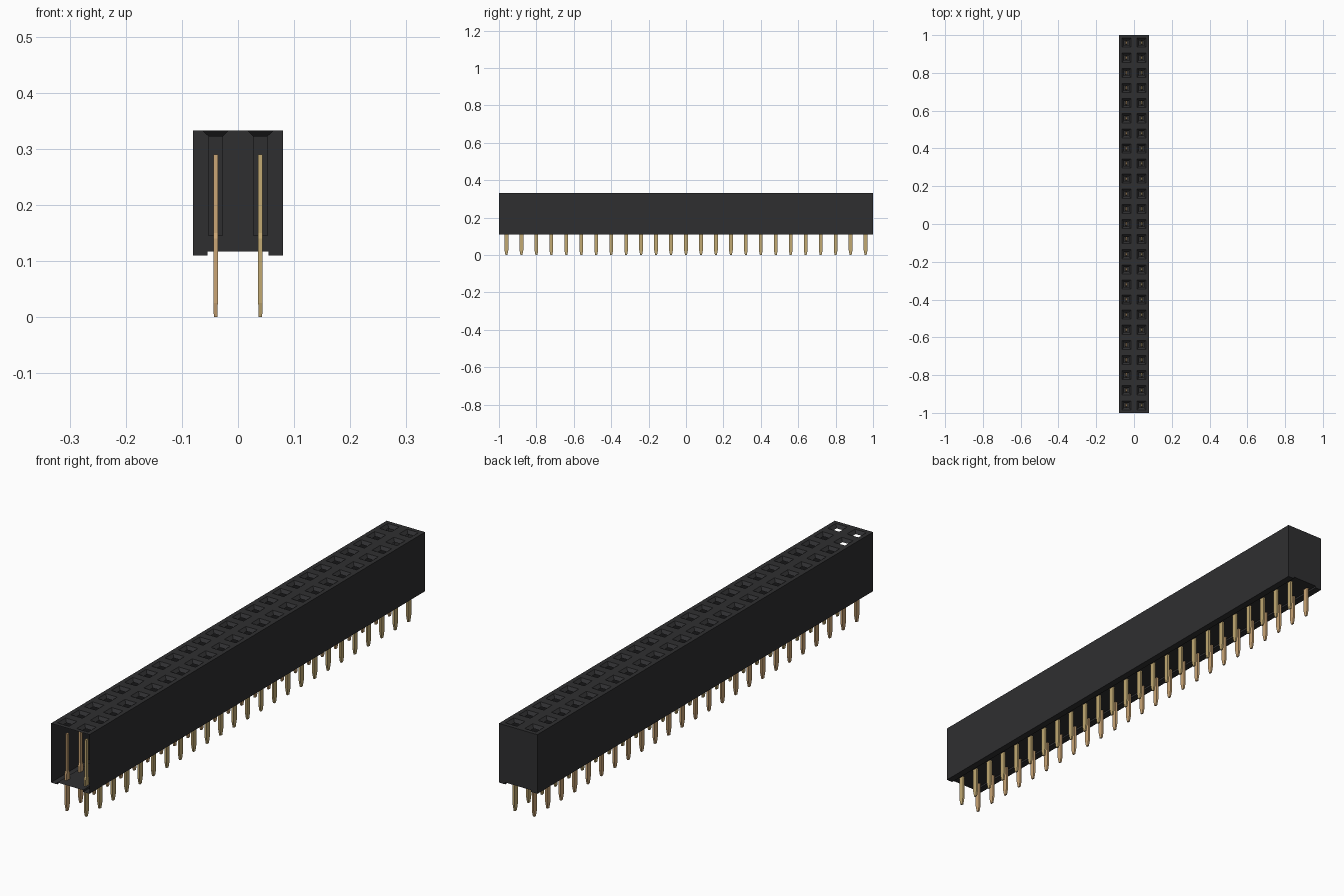
import bpy, bmesh

if "Cube" in bpy.data.objects:
    bpy.data.objects.remove(bpy.data.objects["Cube"])

COUNT, PITCH = 25, 0.08
W, L, TOP = 0.08, 1.0, 0.333          # half width, half length, top height
FOOT, BASE, NOTCH = 0.11, 0.117, 0.054
MOUTH, NECK, LIP = 0.024, 0.0125, 0.322
ROWS = [(i - (COUNT - 1) / 2) * PITCH for i in range(COUNT)]
COLUMNS = (-PITCH / 2, PITCH / 2)


def material(name, rgb, rough):
    m = bpy.data.materials.new(name)
    m.use_nodes = True
    m.diffuse_color = (*rgb, 1)
    node = m.node_tree.nodes["Principled BSDF"]
    node.inputs["Base Color"].default_value = (*rgb, 1)
    node.inputs["Roughness"].default_value = rough
    return m


def finish(bm, name, mat):
    bmesh.ops.remove_doubles(bm, verts=bm.verts, dist=0.0001)
    bmesh.ops.recalc_face_normals(bm, faces=bm.faces)
    mesh = bpy.data.meshes.new(name)
    bm.to_mesh(mesh)
    bm.free()
    mesh.materials.append(mat)
    obj = bpy.data.objects.new(name, mesh)
    bpy.context.collection.objects.link(obj)
    return obj


def face(bm, points):
    bm.faces.new([bm.verts.new(p) for p in points])


def ring(x, y, half, z):
    return [(x + sx * half, y + sy * half, z)
            for sx, sy in ((-1, -1), (1, -1), (1, 1), (-1, 1))]


def bridge(bm, low, high):
    for i in range(len(low)):
        j = (i + 1) % len(low)
        face(bm, (low[i], low[j], high[j], high[i]))


black = material("black plastic", (0.028, 0.028, 0.030), 0.6)
gold = material("gold metal", (0.54, 0.40, 0.17), 0.5)
copper = material("copper gold metal", (0.60, 0.38, 0.18), 0.5)

# Housing shell: sides, feet and notched underside, closed at the back end
bm = bmesh.new()
profile = [(-W, TOP), (-W, FOOT), (-NOTCH, FOOT), (-NOTCH, BASE),
           (NOTCH, BASE), (NOTCH, FOOT), (W, FOOT), (W, TOP)]
for (x0, z0), (x1, z1) in zip(profile, profile[1:]):
    face(bm, ((x0, -L, z0), (x1, -L, z1), (x1, L, z1), (x0, L, z0)))
face(bm, [(x, L, z) for x, z in profile])

# Top plate with a square mouth and sloped funnel for each contact
for y in ROWS:
    for x in COLUMNS:
        cell = ring(x, y, PITCH / 2, TOP)
        mouth = ring(x, y, MOUTH, TOP)
        bridge(bm, cell, mouth)
        bridge(bm, mouth, ring(x, y, NECK, LIP))
finish(bm, "housing", black)

# Guide walls behind the last contacts
bm = bmesh.new()
for x in COLUMNS:
    y = ROWS[-1] + NECK
    face(bm, ((x - NECK, y, 0.145), (x + NECK, y, 0.145),
              (x + NECK, y, LIP), (x - NECK, y, LIP)))
finish(bm, "guide_walls", black)

# Contacts: tapered tail blade below, slim post inside
SECTIONS = [(0.0, 0.003, 0.005), (0.025, 0.004, 0.010), (0.14, 0.004, 0.010),
            (0.15, 0.004, 0.006), (0.29, 0.004, 0.006)]
for x, name, mat in zip(COLUMNS, ("right_pins", "left_pins"), (copper, gold)):
    bm = bmesh.new()
    for y in ROWS:
        loops = [[(x + sx * hx, y + sy * hy, z)
                  for sx, sy in ((-1, -1), (1, -1), (1, 1), (-1, 1))]
                 for z, hx, hy in SECTIONS]
        for low, high in zip(loops, loops[1:]):
            bridge(bm, low, high)
        face(bm, loops[0])
        face(bm, loops[-1])
    finish(bm, name, mat)
